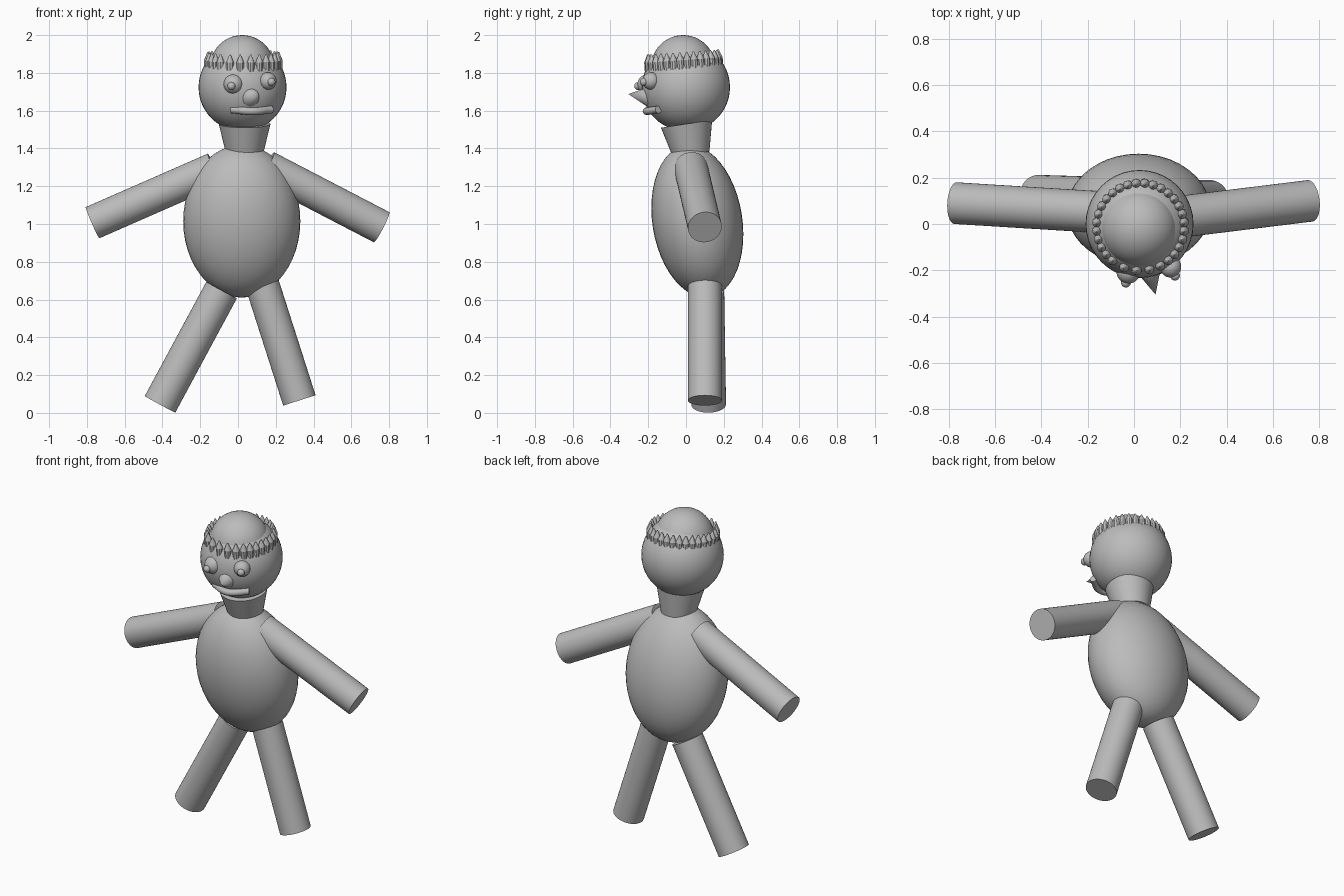
import bpy, bmesh, math
from mathutils import Vector, Matrix

if "Cube" in bpy.data.objects:
    bpy.data.objects.remove(bpy.data.objects["Cube"], do_unlink=True)

grey = bpy.data.materials.new("plain grey")
grey.use_nodes = True
colour = (0.5, 0.5, 0.5, 1)
grey.diffuse_color = colour
grey.node_tree.nodes["Principled BSDF"].inputs["Base Color"].default_value = colour


def finish(name, bm, angle=40):
    mesh = bpy.data.meshes.new(name)
    bm.to_mesh(mesh)
    bm.free()
    mesh.materials.append(grey)
    ob = bpy.data.objects.new(name, mesh)
    bpy.context.collection.objects.link(ob)
    bpy.ops.object.select_all(action="DESELECT")
    ob.select_set(True)
    bpy.context.view_layer.objects.active = ob
    bpy.ops.object.shade_smooth_by_angle(angle=math.radians(angle))
    return ob


def ball(name, centre, radii, tilt=0):
    bm = bmesh.new()
    m = Matrix.Translation(centre) @ Matrix.Rotation(math.radians(tilt), 4, "X") @ Matrix.Diagonal((*radii, 1))
    bmesh.ops.create_uvsphere(bm, u_segments=40, v_segments=24, radius=1, matrix=m)
    return finish(name, bm)


def add_rod(bm, start, end, r1, r2, sides):
    a, b = Vector(start), Vector(end)
    turn = (b - a).to_track_quat("Z", "Y").to_matrix().to_4x4()
    bmesh.ops.create_cone(bm, cap_ends=True, segments=sides, radius1=r1, radius2=r2,
                          depth=(b - a).length, matrix=Matrix.Translation((a + b) / 2) @ turn)


def rod(name, start, end, r1, r2, sides=40):
    bm = bmesh.new()
    add_rod(bm, start, end, r1, r2, sides)
    return finish(name, bm)


# Torso, neck and head
ball("torso", (0.02, 0.06, 1.015), (0.31, 0.238, 0.407), 9)
rod("neck", (0.035, 0.027, 1.37), (0.035, 0.003, 1.53), 0.098, 0.137)
ball("head", (0.024, 0, 1.724), (0.233,) * 3)
ball("cap_dome", (0.022, -0.015, 1.83), (0.17,) * 3)

# Limbs
rod("right_arm", (-0.124, 0.05, 1.29), (-0.77, 0.09, 1.007), 0.09, 0.09)
rod("left_arm", (0.15, 0.025, 1.30), (0.76, 0.10, 0.983), 0.09, 0.09)
rod("right_leg", (-0.087, 0.11, 0.65), (-0.413, 0.12, 0.045), 0.092, 0.092)
rod("left_leg", (0.13, 0.10, 0.675), (0.325, 0.10, 0.066), 0.09, 0.09)

# Face
ball("right_eye", (-0.024, -0.205, 1.74), (0.052,) * 3)
ball("left_eye", (0.158, -0.185, 1.757), (0.046,) * 3)
ball("right_pupil", (-0.035, -0.253, 1.73), (0.021,) * 3)
ball("left_pupil", (0.177, -0.223, 1.752), (0.021,) * 3)
rod("nose", (0.066, -0.2, 1.674), (0.093, -0.305, 1.688), 0.052, 0)

# Mouth: a tube bent around the head
curve = bpy.data.curves.new("mouth", "CURVE")
curve.dimensions = "3D"
curve.bevel_depth = 0.02
curve.use_fill_caps = True
spline = curve.splines.new("BEZIER")
path = [(-0.035, -0.18, 1.606), (0.075, -0.208, 1.597), (0.178, -0.145, 1.606)]
spline.bezier_points.add(len(path) - 1)
for point, co in zip(spline.bezier_points, path):
    point.co = co
    point.handle_left_type = point.handle_right_type = "AUTO"
curve.materials.append(grey)
mouth = bpy.data.objects.new("mouth", curve)
bpy.context.collection.objects.link(mouth)

# Crown: a tilted ring of pointed pegs, spaced wider at the front
bm = bmesh.new()
angles = [-50 + i * 280 / 25 for i in range(26)] + [248, 265, 282, 297]
for a in map(math.radians, angles):
    foot = Vector((0.188 * math.cos(a), 0.188 * math.sin(a), -0.025))
    shoulder = foot + Vector((0, 0, 0.048))
    add_rod(bm, foot, shoulder, 0.021, 0.021, 10)
    add_rod(bm, shoulder, shoulder + Vector((0, 0, 0.042)), 0.021, 0.003, 10)
crown = finish("crown", bm, 30)
crown.location = (0.028, -0.012, 1.845)
crown.rotation_euler.x = math.radians(4)
